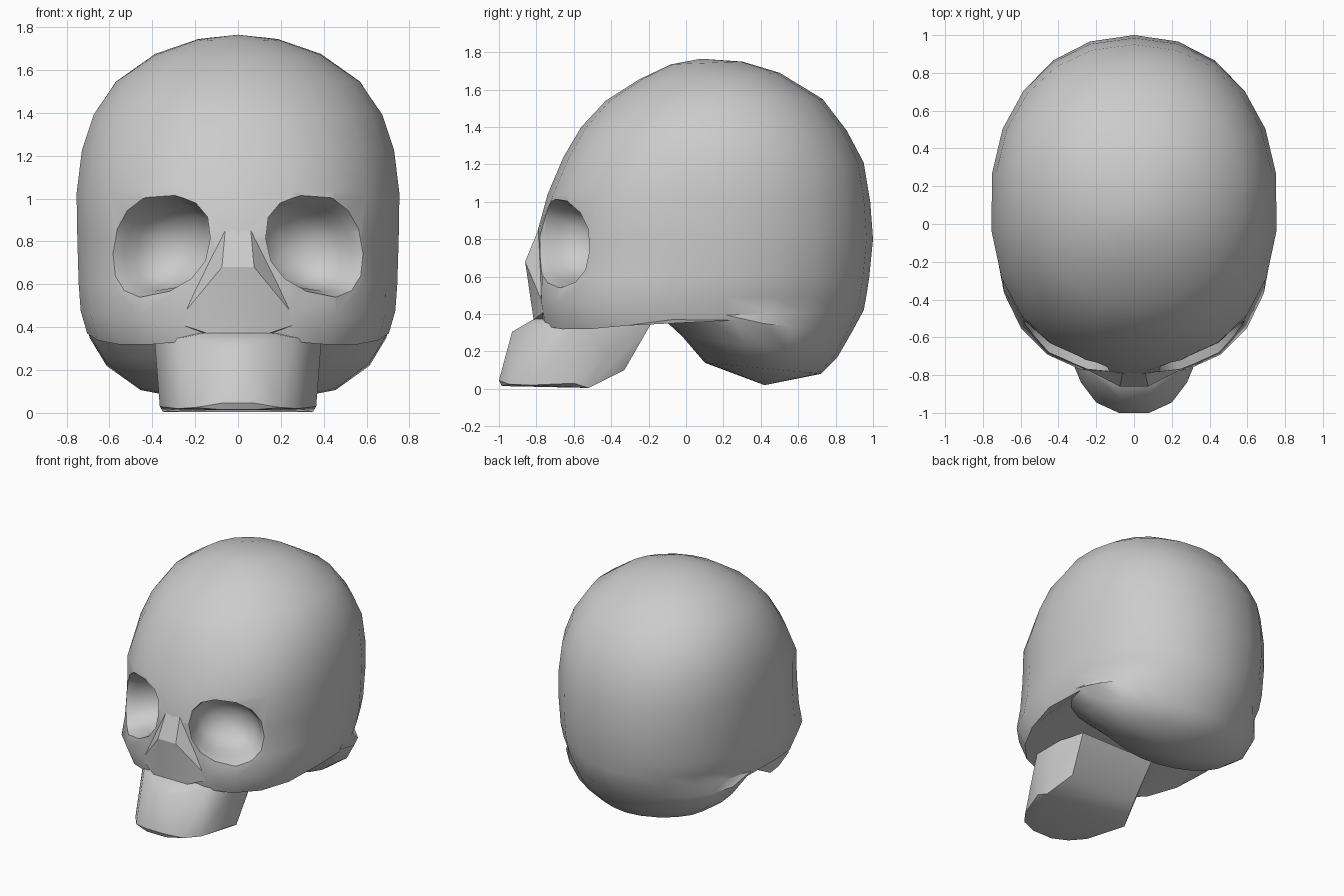
import bpy, bmesh, math
from mathutils import Vector

cube = bpy.data.objects.get("Cube")
if cube:
    bpy.data.objects.remove(cube, do_unlink=True)

bone = bpy.data.materials.new("bone grey")
bone.use_nodes = True
bone.diffuse_color = (0.6, 0.6, 0.6, 1)
bone.node_tree.nodes["Principled BSDF"].inputs["Base Color"].default_value = (0.6, 0.6, 0.6, 1)


def finish(name, bm):
    bmesh.ops.recalc_face_normals(bm, faces=bm.faces)
    mesh = bpy.data.meshes.new(name)
    bm.to_mesh(mesh)
    bm.free()
    mesh.materials.append(bone)
    obj = bpy.data.objects.new(name, mesh)
    bpy.context.collection.objects.link(obj)
    return obj


def loft(name, start, rings, end):
    """Closed skin over rings of equal length, with a pole at each end."""
    bm = bmesh.new()
    rows = [[bm.verts.new(p) for p in ring] for ring in rings]
    n = len(rows[0])
    for a, b in zip(rows, rows[1:]):
        for i in range(n):
            j = (i + 1) % n
            bm.faces.new((a[i], a[j], b[j], b[i]))
    for pole, row in ((start, rows[0]), (end, rows[-1])):
        tip = bm.verts.new(pole)
        for i in range(n):
            bm.faces.new((tip, row[i], row[(i + 1) % n]))
    return finish(name, bm)


def mirrored_hull(name, half):
    """Convex block from the points of one side."""
    bm = bmesh.new()
    for x, y, z in half:
        for s in (1, -1):
            bm.verts.new((s * x, y, z))
    res = bmesh.ops.convex_hull(bm, input=bm.verts[:])
    loose = {v for v in res["geom_interior"] if isinstance(v, bmesh.types.BMVert)}
    bmesh.ops.delete(bm, geom=list(loose), context="VERTS")
    return finish(name, bm)


def smooth(obj, degrees):
    bpy.ops.object.select_all(action="DESELECT")
    obj.select_set(True)
    bpy.context.view_layer.objects.active = obj
    bpy.ops.object.shade_smooth_by_angle(angle=math.radians(degrees))


def power(value, n):
    return math.copysign(abs(value) ** (2 / n), value)


def skull_ring(yf, zf, yb, zb, half, front_n, back_n=2.15, dip=0, n=22):
    """Tilted oval from a front point to a back point."""
    ring = []
    mid, reach = (yf + yb) / 2, (yb - yf) / 2
    for i in range(n):
        a = math.tau * i / n
        c, s = math.cos(a), math.sin(a)
        e = front_n if c > 0 else back_n
        y = mid - reach * power(c, e)
        t = (y - yf) / (yb - yf)
        z = zf + (zb - zf) * t
        if c > 0:
            z -= dip * abs(math.sin(2 * a))
        ring.append((half * power(s, e), y, z))
    return ring


# Cranium with the wedge-shaped face and the hollow underside
sections = [
    (-.08, 1.735, .3, 1.75, .19, 2),
    (-.25, 1.655, .5, 1.69, .39, 2),
    (-.43, 1.54, .73, 1.55, .575, 2),
    (-.56, 1.40, .86, 1.38, .68, 2.1),
    (-.655, 1.24, .95, 1.21, .735, 2.2),
    (-.74, 1.04, .985, 1.0, .76, 2.35),
    (-.80, .82, 1.0, .8, .757, 2.15),
    (-.80, .6, .98, .6, .75, 2.3),
    (-.80, .47, .965, .5, .74, 2.6, 2.1, .02),
    (-.78, .36, .95, .42, .71, 2.3, 2.05, .05),
    (-.16, .41, .885, .3, .70, 2.5, 1.75),
    (-.02, .28, .81, .17, .62, 2.3, 1.75),
    (.1, .14, .72, .08, .46, 2, 1.8),
]
cranium = loft("cranium", (0, .08, 1.765), [skull_ring(*s) for s in sections], (0, .42, .02))

# Eye sockets: flared bowls cut square to the slanted face
bowl = [(1.28, .12), (1.12, .03), (1.0, -.04), (.93, -.11), (.74, -.19), (.4, -.24)]
for side in (1, -1):
    centre = Vector((side * .35, -.65, .78))
    out = Vector((side * .56, -.82, .08)).normalized()
    across = Vector((0, 0, 1)).cross(out).normalized() * side
    up = Vector((0, 0, 1)) - out * out.z
    rings = []
    for r, depth in bowl:
        ring = []
        for i in range(14):
            a = math.tau * i / 14
            u, v = power(math.cos(a), 2.3), power(math.sin(a), 2.3)
            v -= .17 * u
            ring.append(centre + out * depth + across * (.245 * r * u) + up * (.205 * r * v))
        rings.append(ring)
    cutter = loft("socket_cutter", centre + out * .14, rings, centre - out * .26)
    cutter.hide_render = True
    cut = cranium.modifiers.new("eye_socket", "BOOLEAN")
    cut.operation = "DIFFERENCE"
    cut.solver = "EXACT"
    cut.object = cutter
    bpy.context.view_layer.objects.active = cranium
    bpy.ops.object.modifier_apply(modifier=cut.name)
    bpy.data.objects.remove(cutter, do_unlink=True)
smooth(cranium, 48)

# Nose bridge with the sloping nasal opening below it
nose = mirrored_hull("nose_bridge", [
    (.06, -.79, .85), (.075, -.86, .68), (.14, -.815, .37),
    (.19, -.76, .62), (.29, -.75, .42), (.14, -.7, .36),
])
smooth(nose, 28)

# Upper jaw block, sloping up behind towards the cranium
jaw = mirrored_hull("upper_jaw", [
    (.08, -1.0, .045), (.08, -.985, .015), (.2, -.945, .025),
    (.28, -.84, .02), (.365, -.6, .03), (.35, -.52, .005),
    (.065, -.93, .305), (.14, -.81, .375), (.26, -.765, .35), (.39, -.58, .345),
    (.37, -.42, .2), (.35, -.38, .37), (.31, -.18, .36), (.28, -.33, .1),
])
smooth(jaw, 40)
